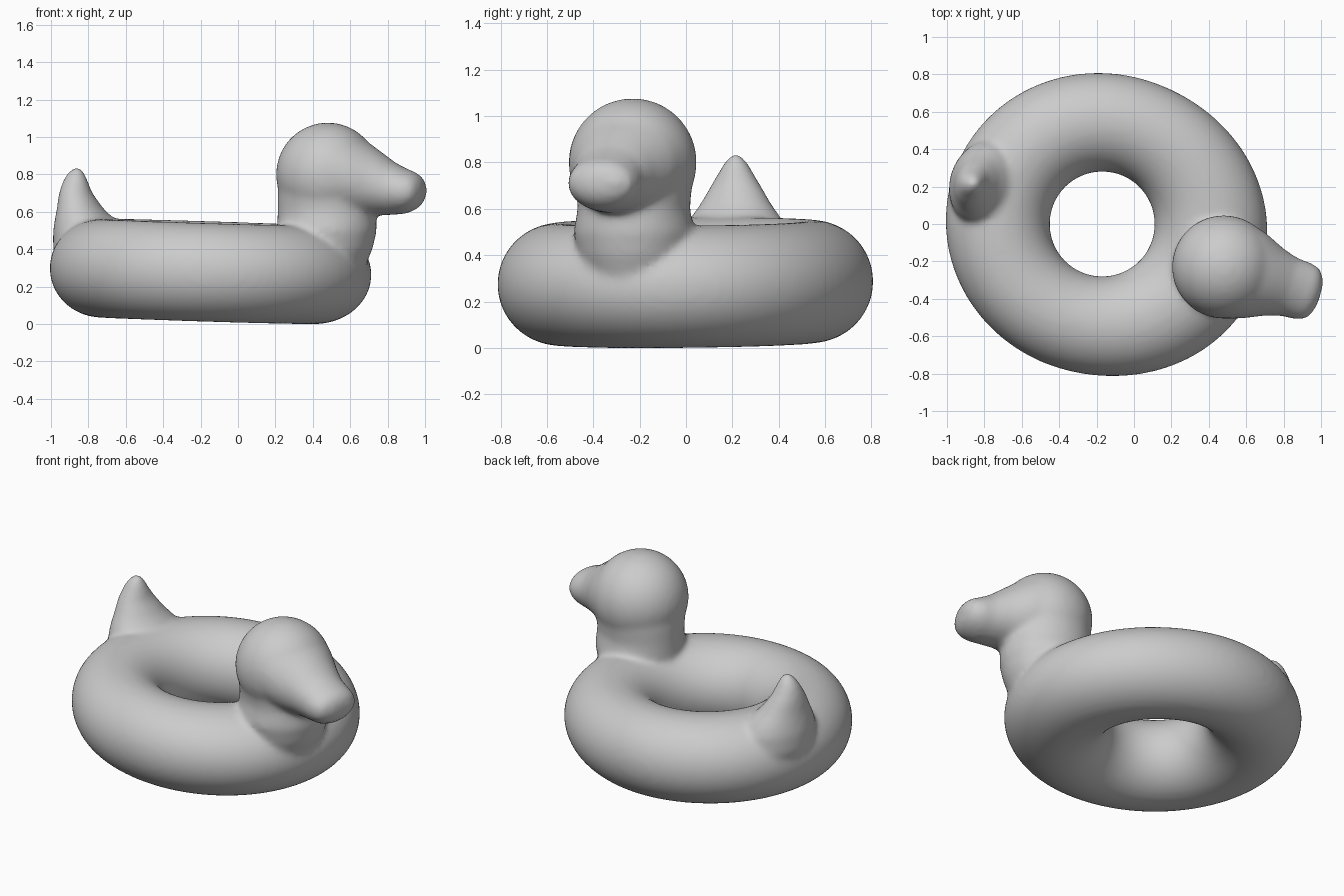
import bpy, bmesh
from math import cos, sin, pi, radians
from mathutils import Vector

if "Cube" in bpy.data.objects:
    bpy.data.objects.remove(bpy.data.objects["Cube"])

bm = bmesh.new()
HEADING = radians(-17)          # direction the duck faces
FWD = Vector((cos(HEADING), sin(HEADING), 0))
SIDE = Vector((-sin(HEADING), cos(HEADING), 0))
UP = Vector((0, 0, 1))
N = 48


def skin(rings, closed=False):
    """Bridge rings of points into a tube; cap the ends unless closed."""
    vs = [[bm.verts.new(p) for p in r] for r in rings]
    n = len(vs[0])
    pairs = list(zip(vs, vs[1:])) + ([(vs[-1], vs[0])] if closed else [])
    for a, b in pairs:
        for i in range(n):
            j = (i + 1) % n
            bm.faces.new((a[i], a[j], b[j], b[i]))
    if not closed:
        bm.faces.new(vs[0][::-1])
        bm.faces.new(vs[-1])


def ellipse(c, u, v, ru, rv):
    return [c + u * ru * cos(2 * pi * i / N) + v * rv * sin(2 * pi * i / N)
            for i in range(N)]


# Inflated ring: slightly tilted, swollen under the head and tail
rings = []
for k in range(96):
    a = 2 * pi * k / 96
    c = cos(a)
    outer = 0.805 + (0.085 if c > 0 else 0.035) * c * c
    mid, r = (outer + 0.28) / 2, (outer - 0.28) / 2
    radial = FWD * c + SIDE * sin(a)
    centre = Vector((-0.17, 0, 0.281 - 0.018 * c)) + radial * mid
    rings.append(ellipse(centre, radial, UP, r, 0.264))
skin(rings, closed=True)

# Head
head = Vector((0.48, -0.23, 0.80))
res = bmesh.ops.create_uvsphere(bm, u_segments=48, v_segments=24, radius=0.277)
bmesh.ops.translate(bm, verts=res["verts"], vec=head)

# Beak: distance forward, half width, bottom z, top z
beak = [(0.03, 0.265, 0.56, 1.07), (0.10, 0.258, 0.565, 1.05), (0.17, 0.237, 0.57, 1.005),
        (0.28, 0.187, 0.58, 0.93), (0.37, 0.16, 0.583, 0.865), (0.44, 0.158, 0.59, 0.83),
        (0.49, 0.145, 0.612, 0.81), (0.52, 0.11, 0.642, 0.785), (0.537, 0.05, 0.68, 0.75)]
skin([ellipse(Vector((head.x, head.y, (b + t) / 2)) + FWD * s, SIDE, UP, w, (t - b) / 2)
      for s, w, b, t in beak])

# Neck: z, forward radius, side radius
skin([ellipse(Vector((0.475, -0.225, z)), FWD, SIDE, ru, rv)
      for z, ru, rv in [(0.25, 0.18, 0.18), (0.4, 0.245, 0.24), (0.5, 0.268, 0.26),
                        (0.6, 0.265, 0.24), (0.7, 0.265, 0.25), (0.8, 0.25, 0.25)]])

# Tail: z, x, forward radius, side radius
skin([ellipse(Vector((x, 0.215, z)), FWD, SIDE, ru, rv)
      for z, x, ru, rv in [(0.25, -0.79, 0.15, 0.2), (0.4, -0.79, 0.195, 0.24),
                           (0.5, -0.80, 0.185, 0.23), (0.56, -0.82, 0.155, 0.2),
                           (0.62, -0.845, 0.12, 0.157), (0.7, -0.868, 0.088, 0.11),
                           (0.77, -0.87, 0.065, 0.068), (0.81, -0.865, 0.045, 0.045),
                           (0.835, -0.86, 0.02, 0.02)]])

bmesh.ops.recalc_face_normals(bm, faces=bm.faces)
mesh = bpy.data.meshes.new("duck_swim_ring")
bm.to_mesh(mesh)
bm.free()
duck = bpy.data.objects.new("duck_swim_ring", mesh)
bpy.context.collection.objects.link(duck)

# Fuse the parts into one skin and soften the joins
fuse = duck.modifiers.new("fuse", 'REMESH')
fuse.mode = 'VOXEL'
fuse.voxel_size = 0.016
fuse.use_smooth_shade = True
soften = duck.modifiers.new("soften", 'SMOOTH')
soften.factor = 0.5
soften.iterations = 14
